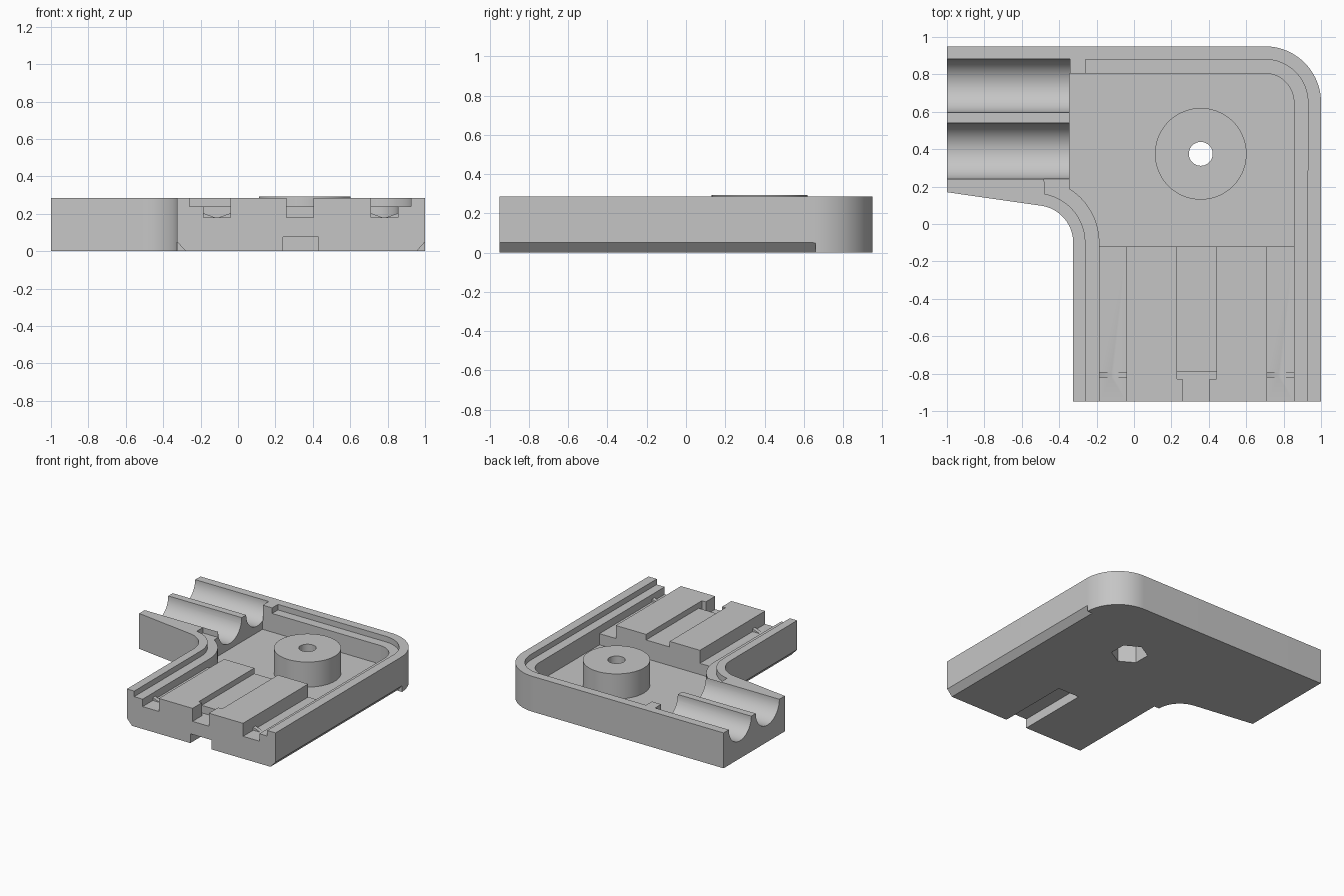
import bpy, bmesh
from math import cos, sin, radians
from mathutils import Vector

if "Cube" in bpy.data.objects:
    bpy.data.objects.remove(bpy.data.objects["Cube"])

TOP = 0.285      # upper face of the shell
LEDGE = 0.24     # rim step
FLOOR = 0.09     # recess floor
CHANNEL = 0.18   # channel floors
OVER = 0.5       # cutter overshoot above the part
FRONT = -0.95

grey = bpy.data.materials.new("light_grey")
grey.use_nodes = True
colour = (0.56, 0.56, 0.56, 1)
grey.diffuse_color = colour
grey.node_tree.nodes["Principled BSDF"].inputs["Base Color"].default_value = colour


def arc(cx, cy, r, start, end, n=20):
    angles = [radians(start + (end - start) * i / n) for i in range(n + 1)]
    return [(cx + r * cos(a), cy + r * sin(a)) for a in angles]


def prism(name, points, low, high, axis="z"):
    """Extrude a flat outline along an axis."""
    place = {"x": lambda u, v, w: (w, u, v),
             "y": lambda u, v, w: (u, w, v),
             "z": lambda u, v, w: (u, v, w)}[axis]
    bm = bmesh.new()
    face = bm.faces.new([bm.verts.new(place(u, v, low)) for u, v in points])
    grown = bmesh.ops.extrude_face_region(bm, geom=[face])["geom"]
    moved = [g for g in grown if isinstance(g, bmesh.types.BMVert)]
    bmesh.ops.translate(bm, verts=moved, vec=Vector(place(0, 0, high - low)))
    bmesh.ops.recalc_face_normals(bm, faces=bm.faces)
    mesh = bpy.data.meshes.new(name)
    bm.to_mesh(mesh)
    bm.free()
    mesh.materials.append(grey)
    obj = bpy.data.objects.new(name, mesh)
    bpy.context.collection.objects.link(obj)
    return obj


def box(name, x0, x1, y0, y1, z0, z1):
    return prism(name, [(x0, y0), (x1, y0), (x1, y1), (x0, y1)], z0, z1)


def combine(target, other, operation="DIFFERENCE"):
    mod = target.modifiers.new(other.name, "BOOLEAN")
    mod.operation, mod.solver, mod.object = operation, "EXACT", other
    bpy.context.view_layer.objects.active = target
    bpy.ops.object.modifier_apply(modifier=mod.name)
    bpy.data.objects.remove(other)


# L-shaped shell: one rounded outer corner and one hollow inner corner
def outer_corner(r):
    return arc(0.7, 0.65, r, 90, 0)


def inner_corner(r, end):
    return arc(-0.525, -0.1, r, 0, end)


shell = prism("corner_shell", [(-1, 0.95)] + outer_corner(0.3)
              + [(1, FRONT), (-0.325, FRONT)] + inner_corner(0.2, 80)
              + [(-1, 0.17)], 0, TOP)

# Rim ledge, running around the raised front block
combine(shell, prism("ledge_cut", [(-0.26, 0.88)] + outer_corner(0.23)
        + [(0.925, -1.1), (0.71, -1.1), (0.71, -0.12), (-0.04, -0.12),
           (-0.04, -1.1), (-0.26, -1.1)] + inner_corner(0.265, 80)
        + [(-0.48, 0.24), (-0.345, 0.24), (-0.345, 0.805), (-0.26, 0.805)],
        LEDGE, OVER))

# Deep recess
combine(shell, prism("recess_cut", [(-0.345, 0.805)] + outer_corner(0.155)
        + [(0.855, -0.12), (-0.185, -0.12)] + inner_corner(0.34, 58), FLOOR, OVER))

# Round troughs in the side arm
for y, r in ((0.74, 0.143), (0.39, 0.15)):
    combine(shell, prism("trough_cut", arc(y, TOP, r, 0, 354, 59),
                         -1.1, -0.343, "x"))

# Side channels, each with a notched rib
for x0, x1 in ((-0.185, -0.04), (0.71, 0.855)):
    combine(shell, box("channel_cut", x0, x1, -1.1, -0.11, CHANNEL, OVER))
    a, b, mid = x0 - 0.01, x1 + 0.01, (x0 + x1) / 2
    rib = prism("rib", [(a, 0.12), (b, 0.12), (b, 0.207), (mid, 0.177), (a, 0.207)],
                -0.82, -0.79, "y")
    combine(shell, rib, "UNION")

# Centre channel, cross slot and front notch
combine(shell, box("centre_cut", 0.23, 0.44, -0.8, -0.11, LEDGE, OVER))
combine(shell, box("slot_cut", 0.23, 0.44, -0.83, -0.79, CHANNEL, OVER))
combine(shell, box("notch_cut", 0.26, 0.405, -1.1, -0.82, CHANNEL, OVER))

# Underside slot and chamfered lower edges
combine(shell, box("under_slot_cut", 0.24, 0.43, -1.1, -0.35, -0.1, 0.075))
for edge, side, end in ((1, 1, 0.66), (-0.325, -1, -0.1)):
    tri = [(edge - side * 0.09, -0.05), (edge + side * 0.045, -0.05),
           (edge + side * 0.045, 0.1)]
    combine(shell, prism("chamfer_cut", tri, -1.1, end, "y"))

# Screw boss with a bore and a hexagonal nut pocket
cx, cy = 0.357, 0.375
combine(shell, prism("boss", arc(cx, cy, 0.245, 0, 355, 71), 0.05, 0.292), "UNION")
combine(shell, prism("bore_cut", arc(cx, cy, 0.064, 0, 350, 35), -0.1, OVER))
combine(shell, prism("nut_cut", arc(cx, cy, 0.135, 30, 330, 5), -0.1, 0.14))

# Smooth curved walls, crisp edges
bpy.ops.object.select_all(action="DESELECT")
shell.select_set(True)
bpy.context.view_layer.objects.active = shell
bpy.ops.object.shade_smooth_by_angle(angle=radians(25))
